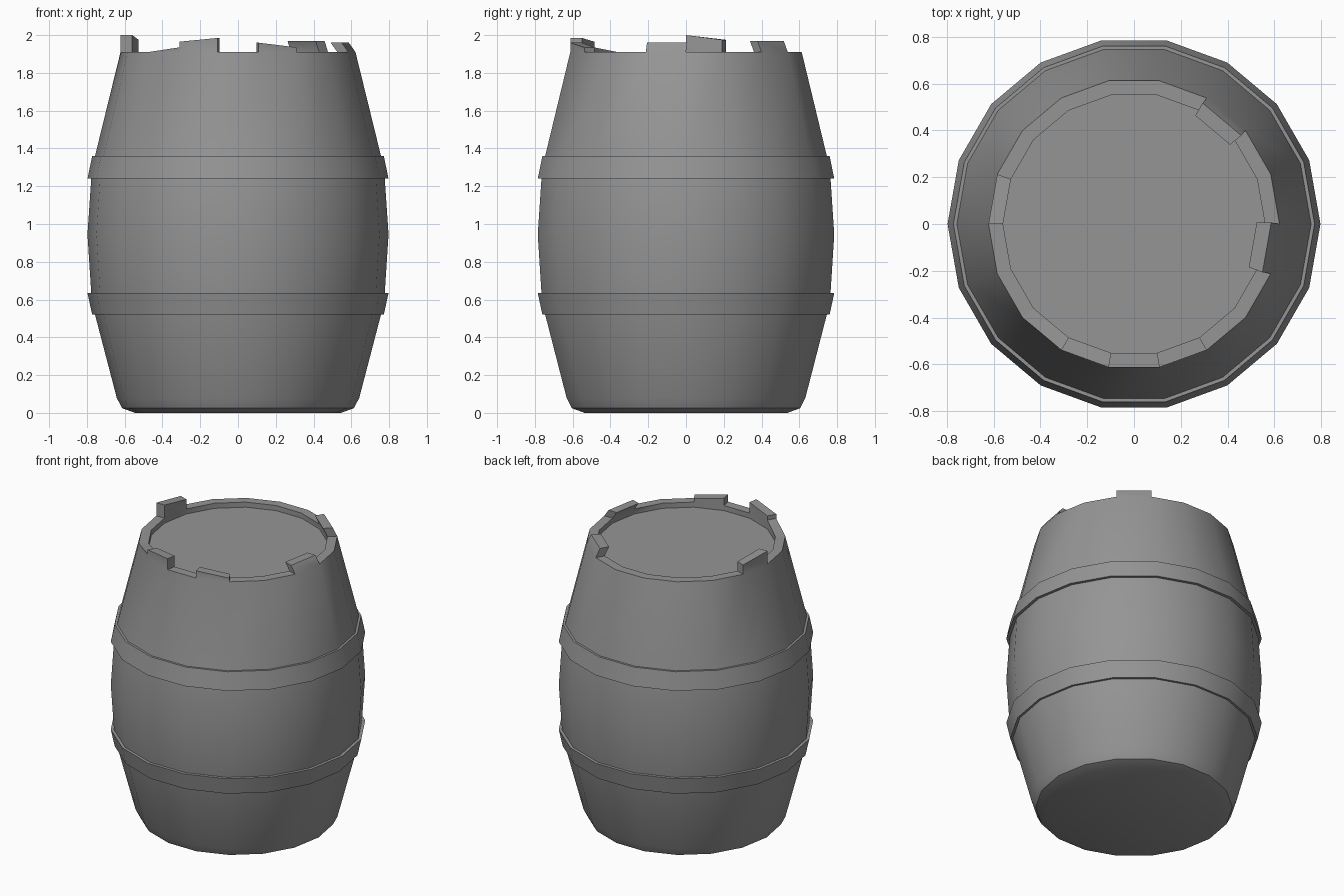
import bpy, bmesh
from math import cos, sin, radians, degrees, atan2

if "Cube" in bpy.data.objects:
    bpy.data.objects.remove(bpy.data.objects["Cube"])

SIDES = 18
STEP = 360 / SIDES

gray = bpy.data.materials.new("plain_gray")
gray.use_nodes = True
gray.diffuse_color = (0.3, 0.3, 0.3, 1)
gray.node_tree.nodes["Principled BSDF"].inputs["Base Color"].default_value = (0.3, 0.3, 0.3, 1)


def lathe(bm, profile, closed=False):
    """Spin (radius, height) points around z; returns the rings of vertices."""
    rings = [[bm.verts.new((r * cos(radians(i * STEP)), r * sin(radians(i * STEP)), z))
              for i in range(SIDES)] for r, z in profile]
    pairs = list(zip(rings, rings[1:]))
    if closed:
        pairs.append((rings[-1], rings[0]))
    for low, high in pairs:
        for i in range(SIDES):
            j = (i + 1) % SIDES
            bm.faces.new((low[i], low[j], high[j], high[i]))
    return rings


def finish(bm, name):
    bmesh.ops.recalc_face_normals(bm, faces=bm.faces)
    mesh = bpy.data.meshes.new(name)
    bm.to_mesh(mesh)
    bm.free()
    mesh.materials.append(gray)
    obj = bpy.data.objects.new(name, mesh)
    bpy.context.collection.objects.link(obj)
    bpy.ops.object.select_all(action="DESELECT")
    obj.select_set(True)
    bpy.context.view_layer.objects.active = obj
    bpy.ops.object.shade_smooth_by_angle(angle=radians(42))


# Barrel body: bulging wall, flat rim, sunken lid
bm = bmesh.new()
RIM = 1.91
rings = lathe(bm, [(0.545, 0), (0.614, 0.025), (0.642, 0.08), (0.757, 0.52), (0.777, 0.635),
                   (0.797, 0.945), (0.777, 1.24), (0.757, 1.36),
                   (0.622, RIM), (0.56, RIM), (0.56, 1.875)])
bm.faces.new(rings[0])
bm.faces.new(rings[-1])

# Broken stave ends: start angle -> (height at start, height at end, inward lean)
staves = {
    40: (0.06, 0.06, 0.028),
    160: (0.065, 0.09, 0),
    220: (0, 0.025, 0),
    240: (0.055, 0.075, 0),
    280: (0.05, 0.025, 0),
    340: (0.05, 0.05, 0.036),
}
bm.normal_update()
for start, (h0, h1, lean) in staves.items():
    mid = start + STEP / 2
    i = round(start / STEP)
    j = (i + 1) % SIDES
    base = {rings[8][i], rings[8][j], rings[9][i], rings[9][j]}
    face = next(f for f in bm.faces if set(f.verts) == base)
    top = bmesh.ops.extrude_discrete_faces(bm, faces=[face])["faces"][0]
    for v in top.verts:
        angle = degrees(atan2(v.co.y, v.co.x)) % 360
        past_mid = (angle - mid + 180) % 360 > 180
        v.co.z += h1 if past_mid else h0
        v.co.x -= lean * cos(radians(mid))
        v.co.y -= lean * sin(radians(mid))
finish(bm, "barrel_body")

# Hoops around the barrel
for name, z0, z1, r0, r1 in (("lower_hoop", 0.52, 0.635, 0.772, 0.797),
                             ("upper_hoop", 1.24, 1.36, 0.797, 0.772)):
    bm = bmesh.new()
    lathe(bm, [(r0, z0), (r1, z1), (r1 - 0.035, z1), (r0 - 0.035, z0)], closed=True)
    finish(bm, name)
